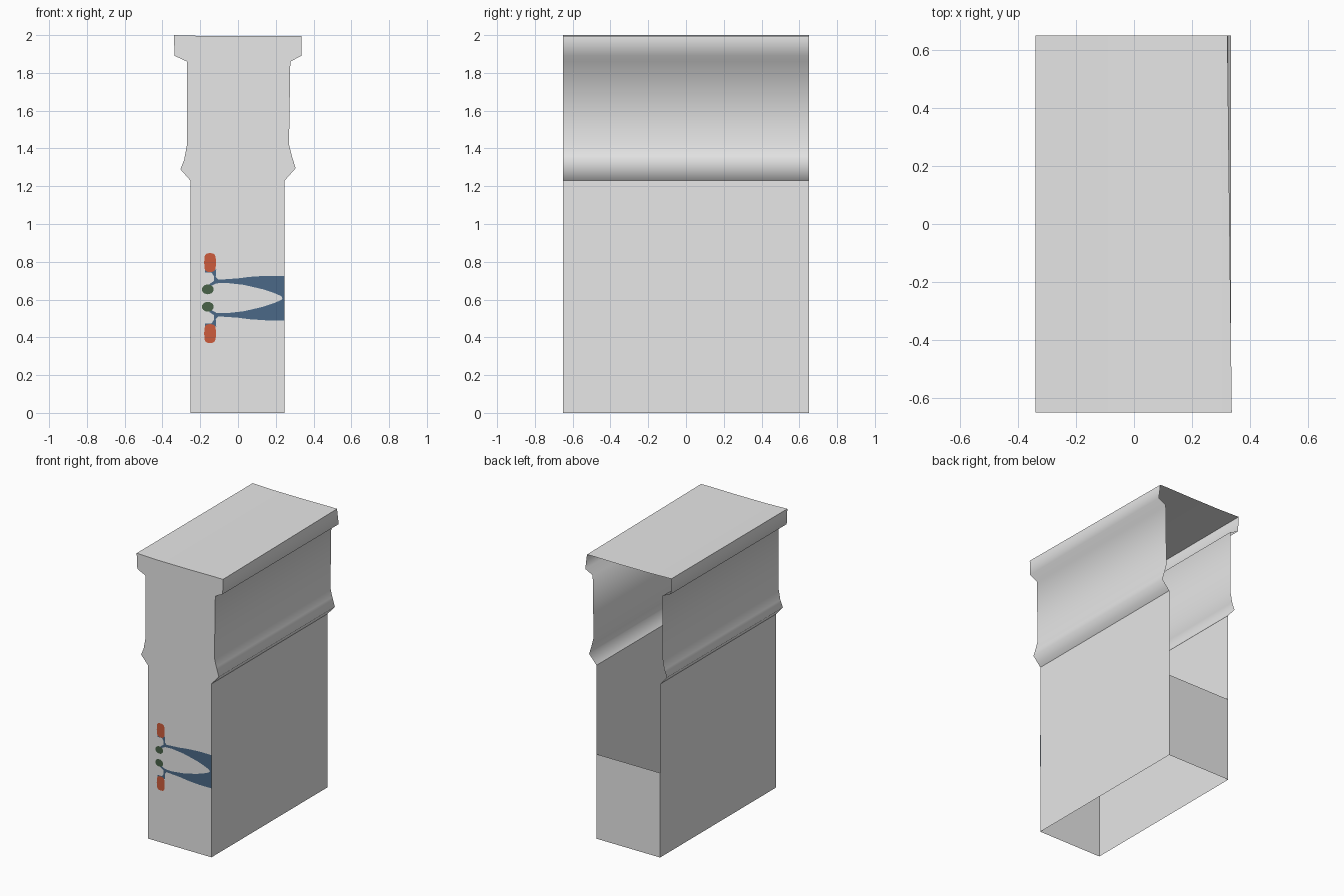
import bpy, math

if "Cube" in bpy.data.objects:
    bpy.data.objects.remove(bpy.data.objects["Cube"])

D = 0.65           # half depth
FRONT = -D
ZC = 0.608         # mirror height of the painted motif


def material(name, rgb):
    m = bpy.data.materials.new(name)
    lin = [(c / 255 / 12.92) if c < 10 else ((c / 255 + 0.055) / 1.055) ** 2.4 for c in rgb]
    m.diffuse_color = (*lin, 1)
    m.use_nodes = True
    m.node_tree.nodes["Principled BSDF"].inputs["Base Color"].default_value = m.diffuse_color
    return m


GREY = material("light grey", (231, 231, 231))
BLUE = material("slate blue", (75, 105, 135))
RED = material("brick red", (205, 92, 60))
GREEN = material("dark green", (72, 98, 72))
PALE = material("off white", (245, 245, 245))


def mesh_object(name, verts, faces, mat, smooth=False):
    me = bpy.data.meshes.new(name)
    me.from_pydata(verts, [], faces)
    me.materials.append(mat)
    for p in me.polygons:
        p.use_smooth = smooth
    ob = bpy.data.objects.new(name, me)
    bpy.context.collection.objects.link(ob)
    return ob


def sheet(name, pts, smooth=False, back_shift=None):
    """Sweep an open x/z profile from front to back."""
    n = len(pts)
    shift = back_shift or {}
    verts = [(x, -D, z) for x, z in pts]
    verts += [(x + shift.get(i, 0), D, z) for i, (x, z) in enumerate(pts)]
    faces = [(i, i + 1, n + i + 1, n + i) for i in range(n - 1)]
    return mesh_object(name, verts, faces, GREY, smooth)


# Half profiles from the shoulder to the cap
left = [(-0.252, 1.23), (-0.305, 1.29), (-0.285, 1.34), (-0.27, 1.42),
        (-0.27, 1.86), (-0.335, 1.89), (-0.34, 2.0)]
right = [(0.247, 1.23), (0.305, 1.295), (0.285, 1.36), (0.27, 1.42),
         (0.277, 1.86), (0.335, 1.89), (0.337, 1.995)]
top = [left[-1], (-0.17, 1.995), (0.06, 1.994), (0.27, 1.996), right[-1]]

# Side walls, moulded upper sides and lid
sheet("left_wall", [left[0], (-0.252, 0)])
sheet("right_wall", [(0.247, 0), right[0]])
sheet("left_moulding", left[::-1], True)
sheet("right_moulding", right, True, {6: -0.015})
sheet("lid", top[::-1], True, {0: -0.015})

# Front panel follows the whole outline
outline = [(-0.252, 0), (0.247, 0)] + right + top[-2:0:-1] + left[::-1]
mesh_object("front_panel", [(x, FRONT, z) for x, z in outline],
            [list(range(len(outline)))], GREY)

# Low back panel, open above
mesh_object("back_panel", [(0.247, D, 0), (-0.252, D, 0), (-0.252, D, 0.6), (0.247, D, 0.6)],
            [(0, 1, 2, 3)], GREY)


def painted(name, pts, mat, lift):
    """Flat painted shape on the front, mirrored about the motif centre."""
    n = len(pts)
    y = FRONT - lift
    verts = [(x, y, ZC + h) for x, h in pts] + [(x, y, ZC - h) for x, h in pts]
    mesh_object(name, verts, [list(range(n)), list(range(2 * n - 1, n - 1, -1))], mat)


def oval(cx, ch, rx, rh, power=1.0, n=20):
    pts = []
    for i in range(n):
        c, s = math.cos(2 * math.pi * i / n), math.sin(2 * math.pi * i / n)
        pts.append((cx + rx * math.copysign(abs(c) ** power, c),
                    ch + rh * math.copysign(abs(s) ** power, s)))
    return pts


# Painted motif: forked blue arms with coloured tips
painted("blue_arms", [(0.247, 0.0), (0.247, 0.118), (0.15, 0.118), (0.06, 0.112), (0.0, 0.104),
                      (-0.105, 0.097), (-0.118, 0.112), (-0.115, 0.15), (-0.175, 0.15),
                      (-0.175, 0.135), (-0.14, 0.135), (-0.127, 0.115), (-0.128, 0.09),
                      (-0.15, 0.075), (-0.15, 0.06), (-0.115, 0.078), (-0.06, 0.08),
                      (0.03, 0.07), (0.13, 0.047), (0.19, 0.027), (0.23, 0.01),
                      (0.235, 0.0)], BLUE, 0.002)
painted("pale_spots", oval(-0.154, 0.105, 0.025, 0.025), PALE, 0.003)
painted("green_spots", oval(-0.16, 0.046, 0.031, 0.026), GREEN, 0.004)
painted("red_tips", oval(-0.148, 0.188, 0.031, 0.05, 0.6), RED, 0.005)
